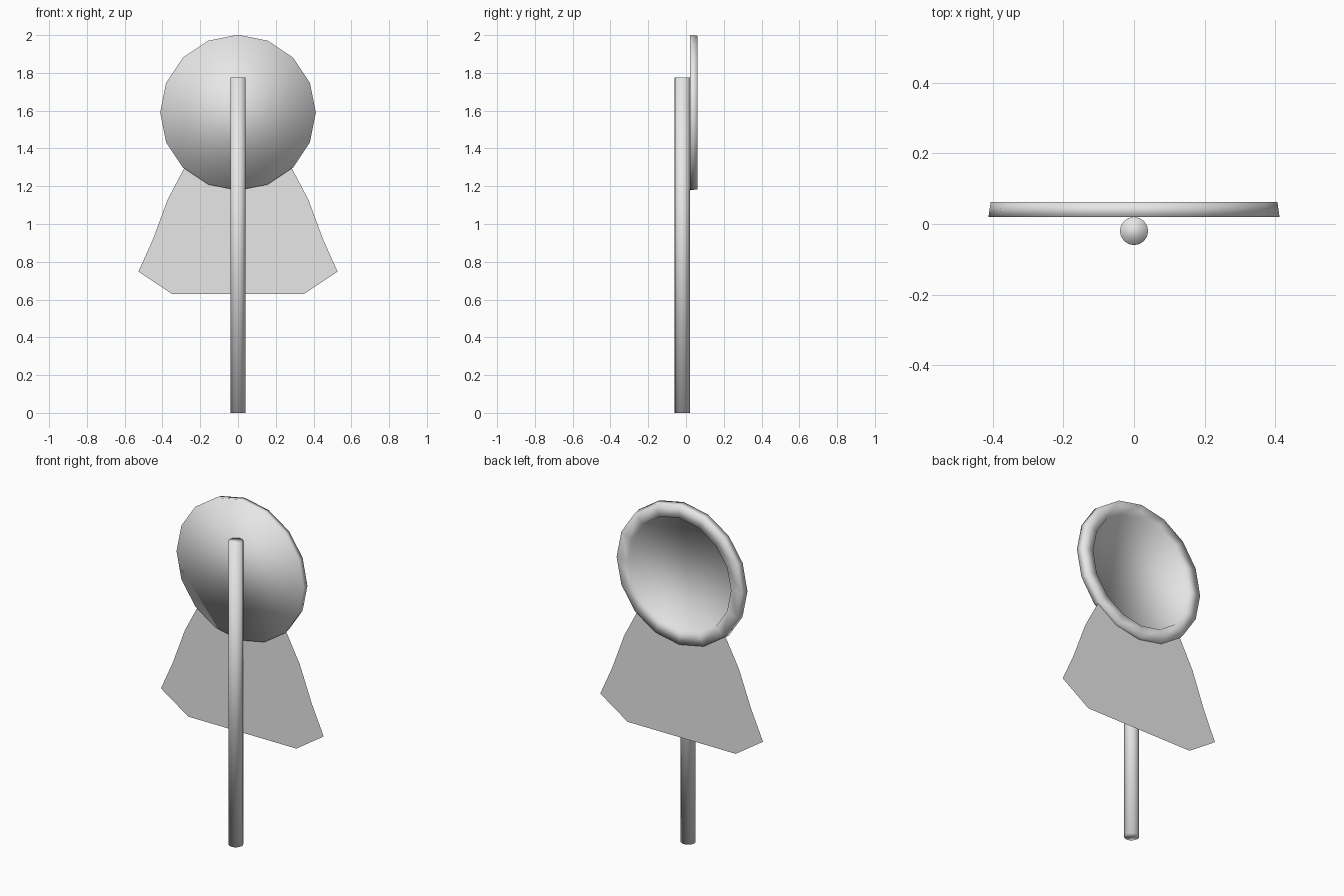
import bpy, bmesh, math

if "Cube" in bpy.data.objects:
    bpy.data.objects.remove(bpy.data.objects["Cube"])

grey = bpy.data.materials.new("light_grey")
grey.diffuse_color = (0.8, 0.8, 0.8, 1)
grey.use_nodes = True
grey.node_tree.nodes["Principled BSDF"].inputs["Base Color"].default_value = grey.diffuse_color


def finish(name, bm, smooth):
    mesh = bpy.data.meshes.new(name)
    bmesh.ops.recalc_face_normals(bm, faces=bm.faces)
    for f in bm.faces:
        f.smooth = smooth
    bm.to_mesh(mesh)
    bm.free()
    mesh.materials.append(grey)
    obj = bpy.data.objects.new(name, mesh)
    bpy.context.collection.objects.link(obj)
    return obj


def lathe(name, rings, sides):
    """Capped solid from (radius, height) rings around local z."""
    bm = bmesh.new()
    loops = []
    for r, h in rings:
        angles = [2 * math.pi * i / sides for i in range(sides)]
        loops.append([bm.verts.new((r * math.cos(a), r * math.sin(a), h)) for a in angles])
    for a, b in zip(loops, loops[1:]):
        for i in range(sides):
            j = (i + 1) % sides
            bm.faces.new((a[i], a[j], b[j], b[i]))
    bm.faces.new(loops[0][::-1])
    bm.faces.new(loops[-1])
    return finish(name, bm, True)


# Pole
pole = lathe("pole", [(0.04, 0), (0.04, 1.775)], 16)
pole.location = (0, -0.02, 0)

# Round head: flat front, raised rim and shallow recess at the back
head = lathe("round_head", [(0.412, 0), (0.406, 0.042), (0.335, 0.042), (0.33, 0.024)], 16)
head.rotation_euler = (-math.pi / 2, 0, 0)
head.location = (0, 0.02, 1.59)

# Flared flat skirt below the head
half = [(0.35, 0.63), (0.527, 0.748), (0.45, 0.92), (0.372, 1.13), (0.285, 1.295)]
outline = half + [(-x, z) for x, z in reversed(half)]
bm = bmesh.new()
bm.faces.new([bm.verts.new((x, 0.04, z)) for x, z in outline])
finish("skirt", bm, False)
